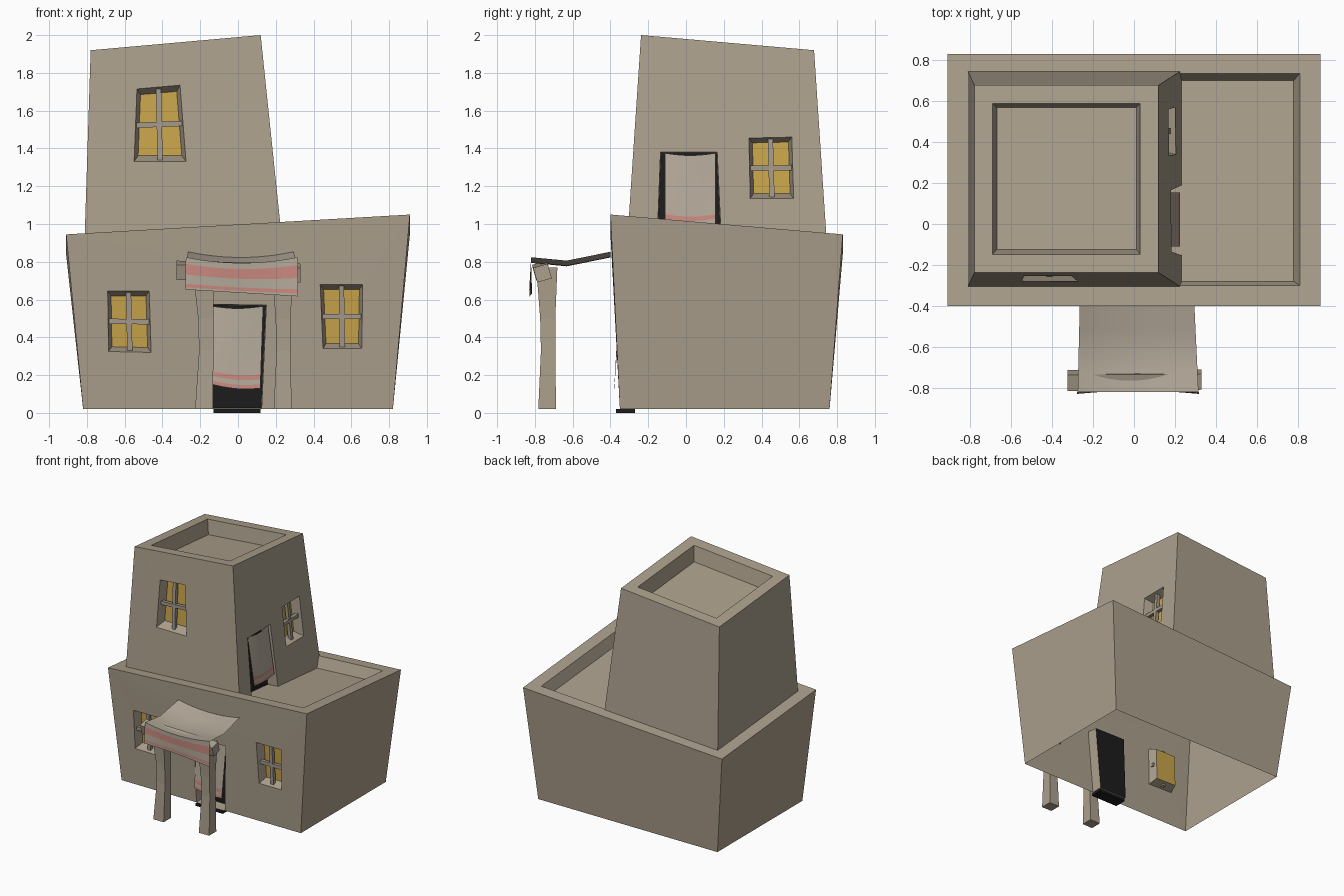
import bpy, bmesh, math
from mathutils import Vector as V

if "Cube" in bpy.data.objects:
    bpy.data.objects.remove(bpy.data.objects["Cube"])

# flat colours
MATS = []
for name, col in [("plaster", (.413, .352, .266)), ("cloth", (.46, .40, .325)),
                  ("pink_stripe", (.58, .25, .21)), ("window_glow", (.578, .376, .07)),
                  ("dark_doorway", (.012, .012, .012)), ("window_bar", (.37, .32, .265))]:
    m = bpy.data.materials.new(name)
    m.diffuse_color = (*col, 1)
    m.use_nodes = True
    m.node_tree.nodes["Principled BSDF"].inputs["Base Color"].default_value = m.diffuse_color
    MATS.append(m)
PLASTER, CLOTH, PINK, GLOW, DARK, BAR = range(6)


def finish(bm, name):
    bmesh.ops.remove_doubles(bm, verts=bm.verts, dist=1e-4)
    bmesh.ops.recalc_face_normals(bm, faces=bm.faces)
    me = bpy.data.meshes.new(name)
    bm.to_mesh(me)
    bm.free()
    for m in MATS:
        me.materials.append(m)
    ob = bpy.data.objects.new(name, me)
    bpy.context.collection.objects.link(ob)
    return ob


def face(bm, pts, mat=PLASTER):
    f = bm.faces.new([bm.verts.new(p) for p in pts])
    f.material_index = mat


def tube(bm, a, b):
    """Quads between two closed loops."""
    for i in range(len(a)):
        j = (i + 1) % len(a)
        face(bm, (a[i], a[j], b[j], b[i]))


def wall_fill(bm, loops, normal):
    """Flat wall from an outer loop and hole loops."""
    edges = []
    for loop in loops:
        vs = [bm.verts.new(p) for p in loop]
        edges += [bm.edges.new((vs[i - 1], vs[i])) for i in range(len(vs))]
    bmesh.ops.triangle_fill(bm, edges=edges, normal=normal, use_beauty=True)


def recess(bm, loop, inward, shrink, mat):
    c = sum(loop, V()) / len(loop)
    back = [c + (p - c) * shrink + inward for p in loop]
    tube(bm, loop, back)
    face(bm, back, mat)


def projector(p0, p1, p2, axis):
    """Maps (u, z) as seen in a straight view onto the wall plane."""
    n = (p1 - p0).cross(p2 - p0)

    def on(u, z):
        p = V((u, 0, z)) if axis == 1 else V((0, u, z))
        p[axis] = n.dot(p0 - p) / n[axis]
        return p
    return on, n


def beam(name, pts, halves, axis, mat, turn=0):
    """Square beam through pts, its rings lying across the given axis."""
    bm = bmesh.new()
    a, b = [k for k in range(3) if k != axis]
    rings = []
    for p, h in zip(pts, halves):
        ring = []
        for i in range(4):
            t = math.pi / 4 + i * math.pi / 2 + turn
            q = V(p)
            q[a] += h * 1.414 * math.cos(t)
            q[b] += h * 1.414 * math.sin(t)
            ring.append(q)
        rings.append(ring)
    for r, s in zip(rings, rings[1:]):
        tube(bm, r, s)
    face(bm, rings[0])
    face(bm, rings[-1])
    for f in bm.faces:
        f.material_index = mat
    finish(bm, name)


def bars(name, hole, inward, axis):
    """Window cross set halfway into the opening."""
    tl, tr, br, bl = [p + inward * .5 for p in hole]
    beam(name + "_upright", [(tl + tr) / 2, (bl + br) / 2], [.014] * 2, 2, BAR)
    beam(name + "_crossbar", [(tl + bl) / 2, (tr + br) / 2], [.014] * 2, 1 - axis, BAR)


def storey(name, base, top, inner, floor, walls):
    """Tapered shell; corners run front-left, front-right, back-right, back-left."""
    bm = bmesh.new()
    tube(bm, top, inner)
    tube(bm, inner, floor)
    face(bm, floor)
    for i in range(4):
        j = (i + 1) % 4
        if i not in walls:
            face(bm, (base[i], base[j], top[j], top[i]))
            continue
        door, windows = walls[i]
        axis = 1 - i % 2
        inward = V((0, .075, 0)) if i == 0 else V((-.075, 0, 0))
        on, n = projector(base[i], base[j], (top[j] + top[i]) / 2, axis)
        notch = []
        if door:
            notch = [on(*p) for p in door]
            t = [(p - base[i]).dot(base[j] - base[i]) / (base[j] - base[i]).length_squared
                 for p in (notch[0], notch[3])]
            notch[0], notch[3] = [base[i].lerp(base[j], k) for k in t]
            recess(bm, notch, inward * 1.2, .98, DARK)
        holes = [[on(*p) for p in w] for w in windows]
        wall_fill(bm, [[base[i], *notch, base[j], top[j], top[i]]] + holes, n)
        for k, h in enumerate(holes):
            recess(bm, h, inward, .84, GLOW)
            bars(f"{name}_window_{i}{k}", h, inward, axis)
    finish(bm, name)


def rect(x0, x1, y0, y1, zf):
    return [V((x, y, zf(x, y))) for x, y in ((x0, y0), (x1, y0), (x1, y1), (x0, y1))]


# tilted roof planes
low = lambda d: lambda x, y: .945 + .0577 * x - .0854 * (y - .215) - d
high = lambda d: lambda x, y: 1.92 + .089 * (x + .33) - .0874 * (y - .22) - d

# ground storey
storey("lower_house", rect(-.82, .82, -.35, .76, lambda x, y: .02),
       rect(-.91, .91, -.40, .83, low(0)), rect(-.81, .81, -.30, .735, low(0)),
       rect(-.78, .78, -.28, .70, low(.09)),
       {0: ([(-.135, .02), (-.14, .575), (.15, .57), (.125, .02)],
            [[(-.69, .645), (-.47, .645), (-.46, .32), (-.685, .325)],
             [(.435, .68), (.66, .68), (.655, .34), (.45, .34)]])})

# upper tower
storey("upper_tower", rect(-.815, .235, -.312, .752, low(.11)),
       rect(-.78, .12, -.238, .678, high(0)), rect(-.69, .03, -.148, .588, high(0)),
       rect(-.67, .012, -.125, .57, high(.12)),
       {0: (None, [[(-.535, 1.715), (-.307, 1.735), (-.275, 1.33), (-.55, 1.33)]]),
        1: ([(-.155, .87), (-.135, 1.38), (.165, 1.38), (.19, .85)],
            [[(.333, 1.455), (.56, 1.46), (.57, 1.135), (.34, 1.135)]])})

# doorstep
beam("doorstep", [(-.13, -.32, .01), (.12, -.32, .01)], [.01, .01], 0, DARK)
for v in bpy.data.objects["doorstep"].data.vertices:
    v.co.y = -.37 if v.co.y < -.32 else -.27


def sheet(name, rows, colours, point, nx=12):
    """Cloth grid coloured row by row."""
    bm = bmesh.new()
    for r0, r1, c in zip(rows, rows[1:], colours):
        for i in range(nx):
            s, t = i / nx, (i + 1) / nx
            face(bm, (point(s, r0), point(t, r0), point(t, r1), point(s, r1)), c)
    ob = finish(bm, name)
    ob.data.shade_smooth()
    bpy.context.view_layer.objects.active = ob
    ob.select_set(True)
    bpy.ops.object.shade_smooth_by_angle(angle=.6)
    ob.select_set(False)


# door curtains with striped hems
ROWS = [0, .3, .6, .83, .89, .95, 1]
STRIPES = [CLOTH, CLOTH, CLOTH, PINK, CLOTH, PINK]


def front_curtain(s, r):
    bow = .012 * math.sin(s * math.pi)
    return (-.135 + .268 * s - .015 * r * s, -.345 - .035 * r - bow * (1 - r),
            .565 - .415 * r - .02 * s * r - bow)


def tower_curtain(s, r):
    bow = .012 * math.sin(s * math.pi)
    return (.165 + .06 * r + bow * (1 - r), -.11 + .265 * s, 1.375 - .39 * r - bow)


sheet("front_door_curtain", ROWS, STRIPES, front_curtain)
sheet("tower_door_curtain", ROWS, STRIPES, tower_curtain)


# awning: sagging top, then a hanging striped flap
def awning(s, r):
    sag = 1 - (2 * s - 1) ** 2
    if r <= 1:
        x0, x1 = -.265 - .01 * r, .295 + .02 * r
        y = -.40 - .42 * r
        z = .853 - .047 * r / .55 if r < .55 else .806 + .018 * (r - .55) / .45
        return (x0 + (x1 - x0) * s, y, z - .03 * sag)
    t = r - 1
    return (-.278 + .596 * s, -.82 - .01 * t + .015 * sag * t,
            (.824 - .03 * sag) * (1 - t) + (.653 - .036 * s) * t)


sheet("awning", [0, .28, .55, .78, 1, 1.2, 1.53, 1.82, 1.93, 2],
      [CLOTH] * 5 + [PINK, CLOTH, PINK, CLOTH], awning)

# awning beam and posts
beam("awning_beam", [(-.325, -.765, .755), (.33, -.76, .74)], [.041, .04], 0, PLASTER, .28)
for name, top, mid, foot in (("left_post", -.185, -.168, -.18), ("right_post", .235, .242, .236)):
    beam(name, [(foot, -.735, .02), (mid, -.73, .33), (mid - .003, -.732, .5), (top, -.737, .77)],
         [.047, .038, .04, .056], 2, PLASTER)
